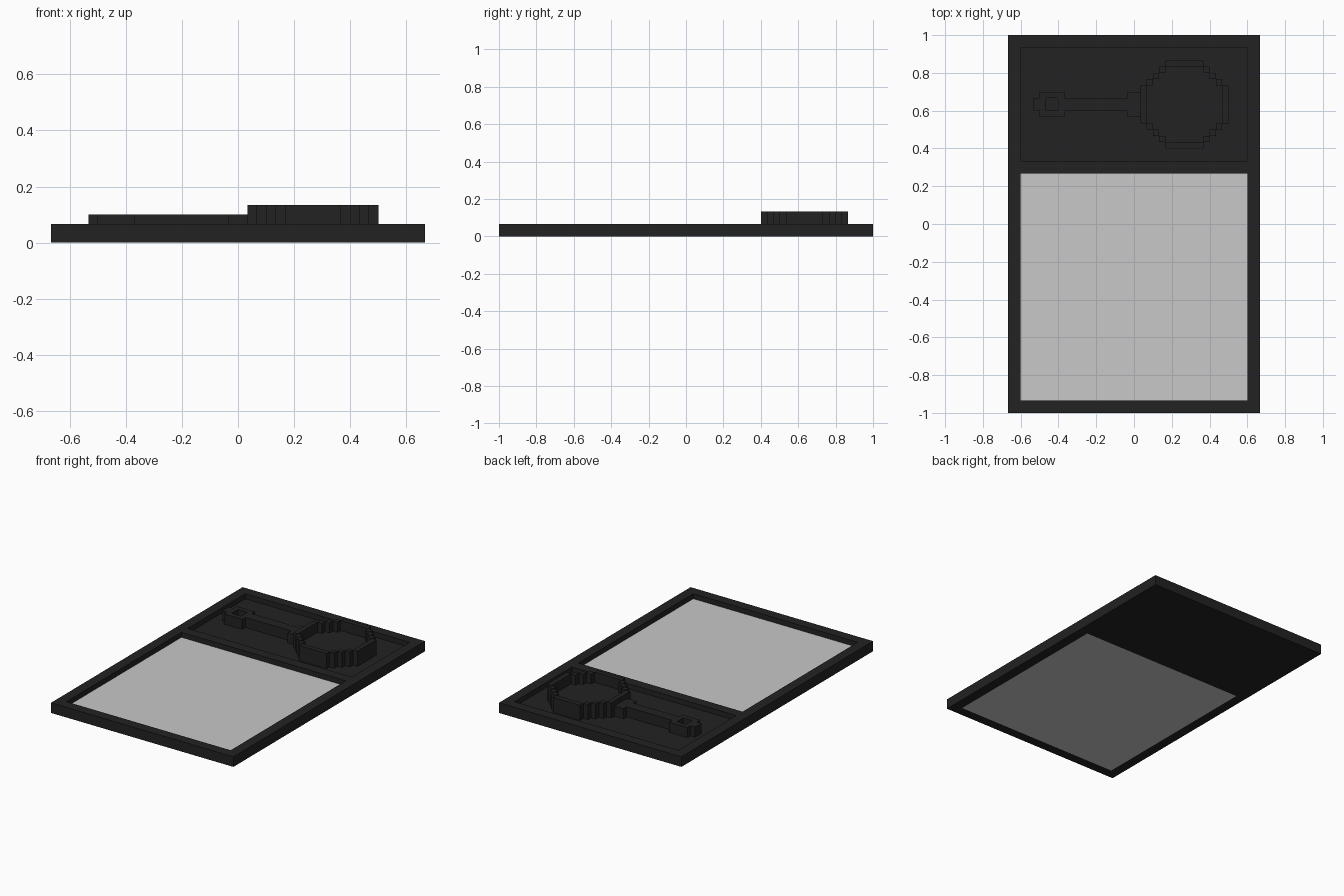
import bpy, bmesh

if "Cube" in bpy.data.objects:
    bpy.data.objects.remove(bpy.data.objects["Cube"])

U = 1 / 30  # one block of the model's grid


def material(name, v):
    m = bpy.data.materials.new(name)
    m.diffuse_color = (v, v, v, 1)
    m.use_nodes = True
    m.node_tree.nodes["Principled BSDF"].inputs["Base Color"].default_value = m.diffuse_color
    return m


BLACK = material("matte_black", 0.016)
GREY = material("light_grey", 0.578)


def relief(name, xs, ys, z0, z1, mat, solid=lambda x, y: True, at=(0, 0), bottom=True):
    """Slab over the grid lines xs, ys, kept only where solid(cell centre) is true."""
    bm = bmesh.new()
    cells = []
    verts = {}

    def vert(x, y, z):
        key = (x, y, z)
        if key not in verts:
            verts[key] = bm.verts.new(((x + at[0]) * U, (y + at[1]) * U, z * U))
        return verts[key]

    def filled(i, j):
        if not (0 <= i < len(xs) - 1 and 0 <= j < len(ys) - 1):
            return False
        return solid((xs[i] + xs[i + 1]) / 2, (ys[j] + ys[j + 1]) / 2)

    for i in range(len(xs) - 1):
        for j in range(len(ys) - 1):
            if not filled(i, j):
                continue
            # corners counter-clockwise, each paired with the neighbour across its edge
            c = [(xs[i], ys[j]), (xs[i + 1], ys[j]), (xs[i + 1], ys[j + 1]), (xs[i], ys[j + 1])]
            near = [(i, j - 1), (i + 1, j), (i, j + 1), (i - 1, j)]
            bm.faces.new([vert(*p, z1) for p in c])
            if bottom:
                bm.faces.new([vert(*p, z0) for p in reversed(c)])
            for k in range(4):
                if not filled(*near[k]):
                    a, b = c[k], c[(k + 1) % 4]
                    bm.faces.new([vert(*a, z0), vert(*b, z0), vert(*b, z1), vert(*a, z1)])
    mesh = bpy.data.meshes.new(name)
    bm.to_mesh(mesh)
    bm.free()
    mesh.materials.append(mat)
    obj = bpy.data.objects.new(name, mesh)
    bpy.context.collection.objects.link(obj)
    return obj


# Outer frame with a large window and a smaller tray opening
def frame_cell(x, y):
    return abs(x) > 18 or abs(y) > 28 or 8 < y < 10


relief("frame", [-20, -18, 18, 20], [-30, -28, 8, 10, 28, 30], 0, 2, BLACK, frame_cell)

# Inset floors of both openings
relief("window_panel", [-18, 18], [-28, 8], 0, 1, GREY)
relief("tray_floor", [-18, 18], [10, 28], 0, 1, BLACK)

# Round body: stepped rim one block thick, around a lower disc
STEPS = [-7, -6, -5, -4, -3, 3, 4, 5, 6, 7]
BODY = (8, 19)


def disc(x, y, r):
    return abs(x) < r and abs(y) < r and abs(x) + abs(y) < r + 3


def inner_cell(x, y):
    return disc(x, y, 6)


def rim_cell(x, y):
    # the long edge cells are centred on an axis, so only corners need the diagonal test
    return disc(x, y, 7) and not disc(x, y, 6)


relief("body_rim", STEPS, STEPS, 1, 4, BLACK, rim_cell, BODY, bottom=False)
relief("body_disc", STEPS[1:-1], STEPS[1:-1], 1, 2, BLACK, inner_cell, BODY, bottom=False)


# Handle: thin neck, wider collar by the body, end block with a square hole
def handle_cell(x, y):
    if -14 < x < -12 and abs(y) < 1:
        return False
    wide = -15 < x < -11 or x > -1
    return abs(y) < (2 if wide else 1)


relief("handle", [-16, -15, -14, -12, -11, -1, 1], [-2, -1, 1, 2], 1, 3, BLACK,
       handle_cell, (0, 19), bottom=False)
